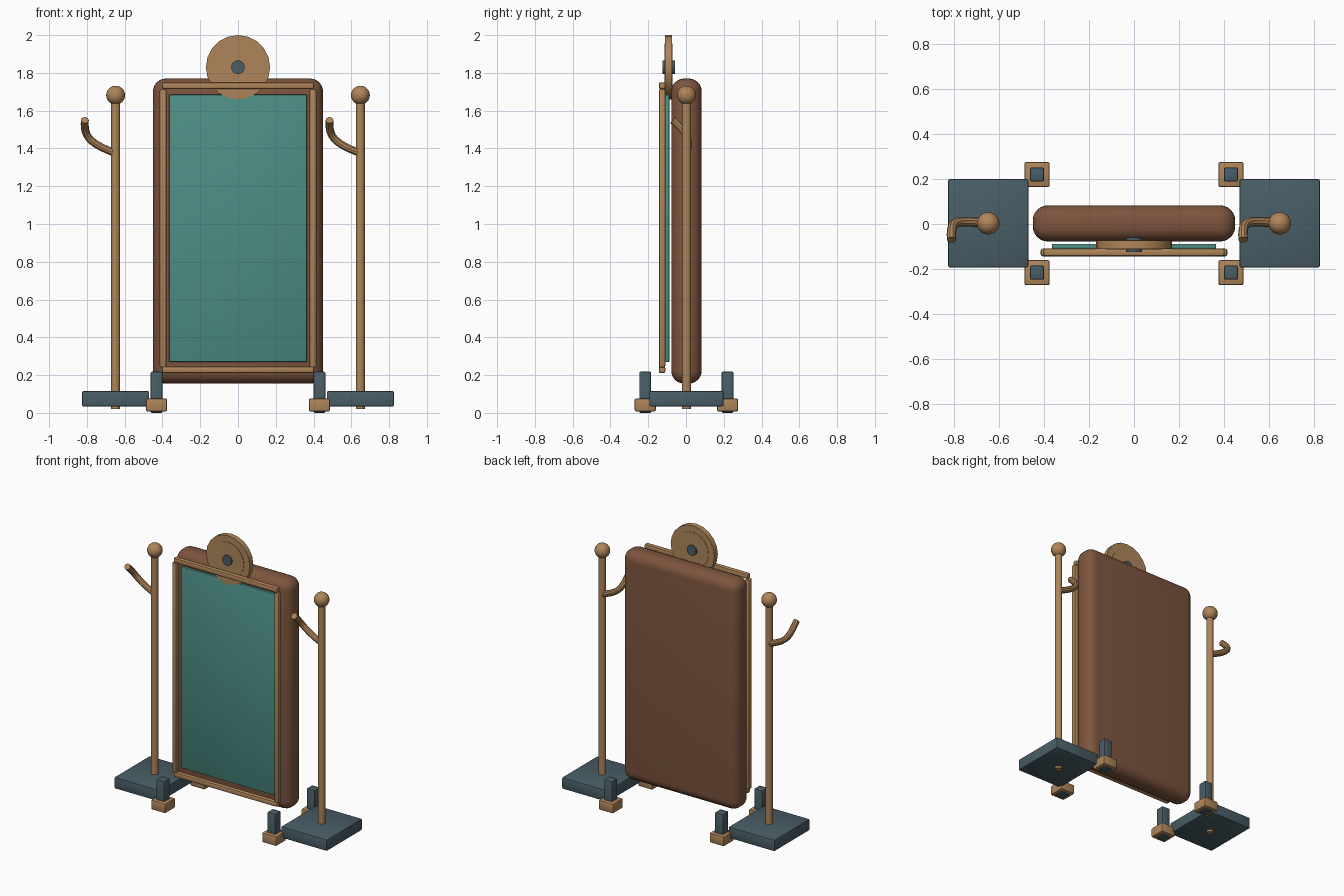
import bpy, bmesh, math
from mathutils import Matrix, Vector

cube = bpy.data.objects.get("Cube")
if cube:
    bpy.data.objects.remove(cube, do_unlink=True)


def material(name, rgb):
    m = bpy.data.materials.new(name)
    m.use_nodes = True
    m.diffuse_color = (*rgb, 1)
    m.node_tree.nodes["Principled BSDF"].inputs["Base Color"].default_value = (*rgb, 1)
    return m


WOOD = material("light wood", (0.43, 0.235, 0.1))
BROWN = material("brown board", (0.205, 0.09, 0.048))
SLATE = material("slate", (0.067, 0.112, 0.135))
GLASS = material("teal glass", (0.073, 0.27, 0.235))


def smooth(ob):
    bpy.ops.object.select_all(action='DESELECT')
    ob.select_set(True)
    bpy.context.view_layer.objects.active = ob
    bpy.ops.object.shade_smooth_by_angle(angle=math.radians(35))


def finish(name, bm, mat):
    bmesh.ops.recalc_face_normals(bm, faces=bm.faces[:])
    me = bpy.data.meshes.new(name)
    bm.to_mesh(me)
    bm.free()
    me.materials.append(mat)
    ob = bpy.data.objects.new(name, me)
    bpy.context.collection.objects.link(ob)
    smooth(ob)
    return ob


def box(name, lo, hi, mat, bevel=0.006, segments=2):
    """Rounded box between two opposite corners."""
    lo, hi = Vector(lo), Vector(hi)
    bm = bmesh.new()
    place = Matrix.Translation((lo + hi) / 2) @ Matrix.Diagonal((*(hi - lo), 1))
    bmesh.ops.create_cube(bm, size=1, matrix=place)
    bmesh.ops.bevel(bm, geom=bm.edges[:], offset=bevel, segments=segments,
                    profile=0.5, affect='EDGES')
    return finish(name, bm, mat)


def cylinder(name, centre, radius, depth, mat, sides=20, axis='Z'):
    bm = bmesh.new()
    turn = Matrix.Rotation(math.pi / 2, 4, 'X') if axis == 'Y' else Matrix()
    bmesh.ops.create_cone(bm, cap_ends=True, segments=sides, radius1=radius,
                          radius2=radius, depth=depth,
                          matrix=Matrix.Translation(centre) @ turn)
    return finish(name, bm, mat)


def hook(name, x):
    """Bent peg that leaves the post sideways and turns up and forward."""
    cu = bpy.data.curves.new(name, 'CURVE')
    cu.dimensions = '3D'
    cu.bevel_depth = 0.021
    cu.bevel_resolution = 3
    cu.resolution_u = 10
    cu.use_fill_caps = True
    sp = cu.splines.new('BEZIER')
    sp.bezier_points.add(1)
    start, end = sp.bezier_points
    start.co = (x, 0.003, 1.375)
    start.handle_left = (x + 0.05, 0.003, 1.355)
    start.handle_right = (x - 0.15, 0.015, 1.43)
    end.co = (x - 0.163, -0.07, 1.55)
    end.handle_left = (x - 0.168, 0.025, 1.47)
    end.handle_right = (x - 0.163, -0.1, 1.58)
    ob = bpy.data.objects.new(name, cu)
    bpy.context.collection.objects.link(ob)
    cu.materials.append(WOOD)
    bpy.ops.object.select_all(action='DESELECT')
    ob.select_set(True)
    bpy.context.view_layer.objects.active = ob
    bpy.ops.object.convert(target='MESH')
    smooth(bpy.context.view_layer.objects.active)


# Padded back board and glass panel
box("back_board", (-0.45, -0.078, 0.155), (0.45, 0.083, 1.77), BROWN, 0.068, 6)
box("glass_panel", (-0.365, -0.11, 0.27), (0.365, -0.088, 1.685), GLASS, 0.005)

# Frame rails
for name, z in (("top_rail", 1.732), ("bottom_rail", 0.228)):
    box(name, (-0.403, -0.144, z - 0.018), (0.403, -0.109, z + 0.018), WOOD, 0.01)
for side, s in (("left", 1), ("right", -1)):
    box(side + "_rail", (s * 0.397 - 0.018, -0.144, 0.24),
        (s * 0.397 + 0.018, -0.109, 1.715), WOOD, 0.01)

# Round crest with raised centre and hub
cylinder("crest_disc", (0, -0.092, 1.83), 0.17, 0.038, WOOD, 20, 'Y')
cylinder("crest_inner_disc", (0, -0.092, 1.83), 0.125, 0.043, WOOD, 24, 'Y')
cylinder("crest_hub", (0, -0.092, 1.83), 0.036, 0.065, SLATE, 20, 'Y')

# Side stands, with both hooks facing the same way
for side, s in (("left", 1), ("right", -1)):
    x = s * 0.648
    box(side + "_stand_base", (x - 0.178, -0.194, 0.035),
        (x + 0.178, 0.199, 0.115), SLATE, 0.007)
    cylinder(side + "_post", (x, 0.003, 0.85), 0.024, 1.66, WOOD)
    bm = bmesh.new()
    bmesh.ops.create_uvsphere(bm, u_segments=24, v_segments=14, radius=0.05,
                              matrix=Matrix.Translation((x, 0.003, 1.682)))
    finish(side + "_post_ball", bm, WOOD)
    hook(side + "_hook", x)

    # Feet under the board
    for end, t in (("front", -1), ("back", 1)):
        fx, fy = s * 0.431, t * 0.218 + 0.002
        box(f"{end}_{side}_foot_block", (fx - 0.056, fy - 0.056, 0.008),
            (fx + 0.056, fy + 0.056, 0.076), WOOD, 0.008)
        box(f"{end}_{side}_foot_peg", (fx - 0.031, fy - 0.031, 0),
            (fx + 0.031, fy + 0.031, 0.218), SLATE, 0.006)
